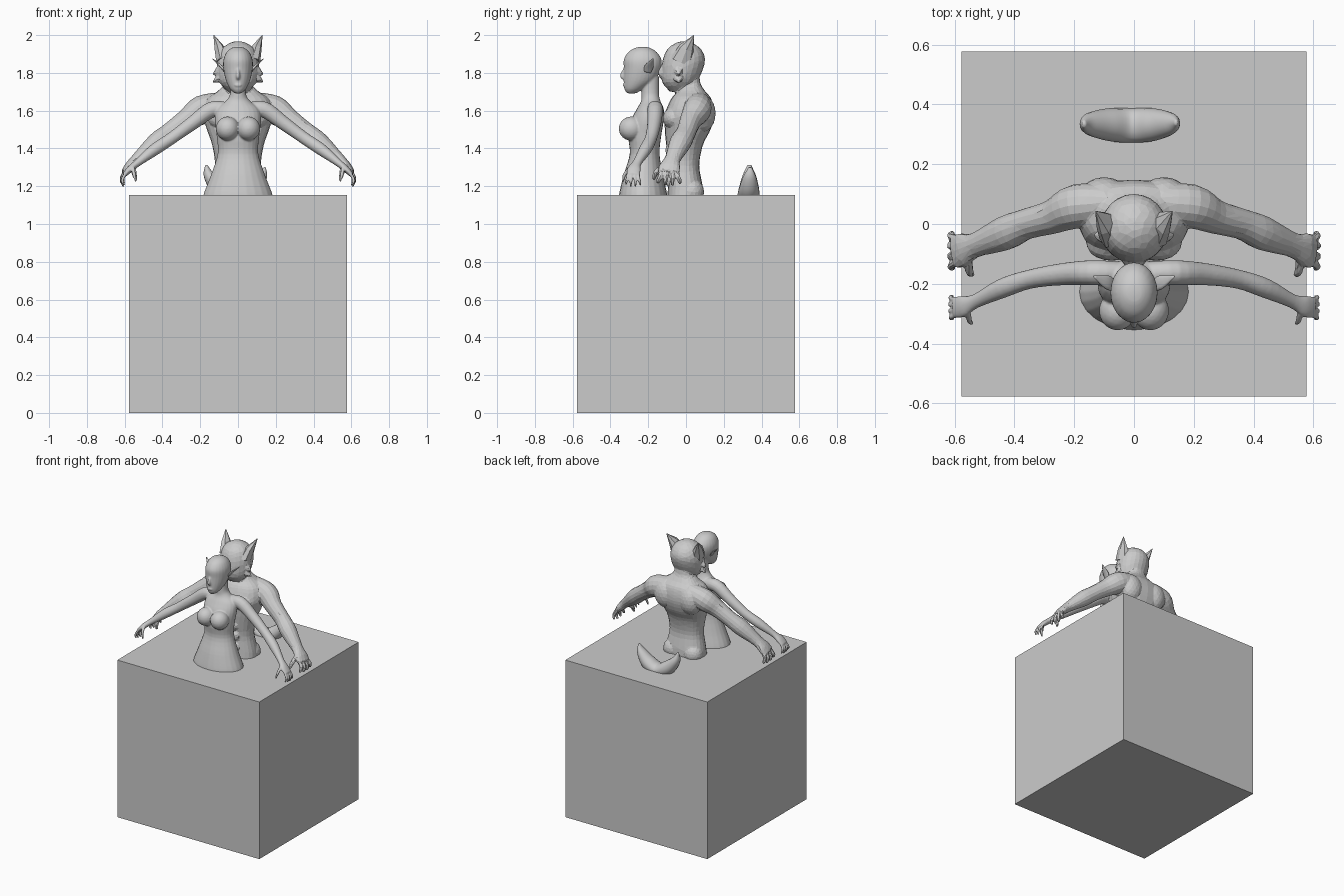
import bpy, bmesh, math
from mathutils import Vector, Matrix


def interp(pts, k):
    """Catmull-Rom resampling of rows (x, y, z, r_side, r_depth)."""
    out = []
    for i in range(len(pts) - 1):
        p = [pts[max(0, min(len(pts) - 1, i + d))] for d in (-1, 0, 1, 2)]
        for j in range(k):
            t = j / k
            out.append([0.5 * (2 * b + (c - a) * t + (2 * a - 5 * b + 4 * c - d) * t * t
                               + (3 * b - a - 3 * c + d) * t ** 3) for a, b, c, d in zip(*p)])
    return out + [list(pts[-1])]


def loft(bm, pts, n=16, k=4, flat=False, sq=1.0):
    """Closed tube through elliptical sections; flat keeps the rings level."""
    pts = interp(pts, k)
    rings = []
    for i, p in enumerate(pts):
        a, b = pts[max(i - 1, 0)], pts[min(i + 1, len(pts) - 1)]
        t = Vector((0, 0, 1)) if flat else (Vector(b[:3]) - Vector(a[:3])).normalized()
        ref = Vector((0, 1, 0)) if abs(t.y) < 0.9 else Vector((0, 0, 1))
        v = (ref - t * ref.dot(t)).normalized()
        u = v.cross(t)
        ring = []
        for j in range(n):
            w = 2 * math.pi * j / n
            c, s = math.cos(w), math.sin(w)
            c, s = math.copysign(abs(c) ** sq, c), math.copysign(abs(s) ** sq, s)
            ring.append(bm.verts.new(Vector(p[:3]) + u * c * max(p[3], .002) + v * s * max(p[4], .002)))
        rings.append(ring)
    for r, q in zip(rings, rings[1:]):
        for j in range(n):
            bm.faces.new((r[j], r[(j + 1) % n], q[(j + 1) % n], q[j]))
    bm.faces.new(rings[0][::-1])
    bm.faces.new(rings[-1])


def body(bm, rows, sq=1.0):
    """Level sections given as (z, y_front, y_back, half_width)."""
    loft(bm, [(0, (f + b) / 2, z, w, (b - f) / 2) for z, f, b, w in rows], 24, 4, True, sq)


def blob(bm, c, r):
    m = Matrix.Translation(c) @ Matrix.Diagonal((*r, 1))
    bmesh.ops.create_icosphere(bm, subdivisions=3, radius=1, matrix=m)


def flip(pts, s):
    return [(p[0] * s, *p[1:]) for p in pts]


def finish(bm, name, smooth):
    bmesh.ops.recalc_face_normals(bm, faces=bm.faces[:])
    for f in bm.faces:
        f.smooth = smooth
    me = bpy.data.meshes.new(name)
    bm.to_mesh(me)
    bm.free()
    ob = bpy.data.objects.new(name, me)
    bpy.context.collection.objects.link(ob)
    return ob


def fuse(ob, smooth, voxel=0.006, iters=3, ratio=None):
    """Merge overlapping parts into one skin, optionally faceted."""
    m = ob.modifiers.new("skin", 'REMESH')
    m.mode, m.voxel_size, m.use_smooth_shade = 'VOXEL', voxel, smooth
    m = ob.modifiers.new("relax", 'SMOOTH')
    m.factor, m.iterations = 0.5, iters
    if ratio:
        ob.modifiers.new("facets", 'DECIMATE').ratio = ratio


def hand(bm, s, base, size, spread, r):
    """Four curled fingers and a thumb."""
    x, y, z = base
    for i in range(4):
        o = (i - 1.5) * spread
        d = 1 - 0.12 * abs(i - 1.6)
        loft(bm, flip([(x - .015, y + o * .8, z + .015, r, r),
                       (x + .012 * d, y + o, z - .025 * size, r, r),
                       (x + .015 * d, y + o * 1.2, z - .055 * size * d, r * .9, r * .9),
                       (x + .004, y + o * 1.25, z - .08 * size * d, r * .6, r * .6)], s), 8, 3)
    loft(bm, flip([(x - .045, y - spread, z + .03, r * 1.2, r * 1.2),
                   (x - .05, y - spread * 2.3, z - .005, r * 1.1, r * 1.1),
                   (x - .06, y - spread * 2.6, z - .045 * size, r * .6, r * .6)], s), 8, 3)


# pedestal block
bm = bmesh.new()
bmesh.ops.create_cube(bm, size=1, matrix=Matrix.Translation((0, 0, .577)) @ Matrix.Diagonal((1.154, 1.154, 1.154, 1)))
finish(bm, "block", False)

# smooth slender figure: torso and neck, head, bust, arms
bm = bmesh.new()
body(bm, [(1.13, -.357, -.095, .188), (1.17, -.352, -.102, .178), (1.26, -.33, -.122, .143),
          (1.37, -.298, -.14, .108), (1.46, -.305, -.132, .112), (1.55, -.29, -.118, .122),
          (1.61, -.26, -.118, .11), (1.65, -.238, -.135, .065), (1.69, -.235, -.143, .042),
          (1.78, -.235, -.143, .042)])
body(bm, [(1.692, -.312, -.265, .018), (1.715, -.326, -.225, .042), (1.76, -.33, -.165, .064),
          (1.82, -.329, -.135, .077), (1.87, -.329, -.13, .077), (1.91, -.305, -.155, .06),
          (1.932, -.27, -.19, .034), (1.938, -.24, -.22, .01)])
loft(bm, [(0, -.325, 1.82, .008, .008), (0, -.336, 1.785, .011, .014), (0, -.328, 1.768, .01, .008)], 8)
blob(bm, (0, -.324, 1.735), (.02, .01, .01))
for s in (-1, 1):
    blob(bm, (s * .055, -.29, 1.505), (.062, .066, .064))
    loft(bm, flip([(.06, -.165, 1.605, .04, .04), (.14, -.163, 1.605, .043, .042),
                   (.24, -.168, 1.535, .037, .037), (.35, -.185, 1.455, .032, .032),
                   (.44, -.215, 1.395, .032, .033), (.53, -.258, 1.325, .02, .024),
                   (.572, -.275, 1.29, .018, .036), (.602, -.28, 1.26, .012, .036)], s))
    hand(bm, s, (.60, -.28, 1.265), .9, .02, .0085)
fuse(finish(bm, "smooth_figure", True), True, .005, 3)

# pointed ears of the smooth figure
bm = bmesh.new()
for s in (-1, 1):
    loft(bm, flip([(.068, -.205, 1.805, .006, .02), (.09, -.195, 1.835, .007, .024),
                   (.135, -.175, 1.875, .002, .003)], s), 10, 4)
finish(bm, "slim_ears", True)

# faceted muscular figure: torso, neck, head, muzzle, muscles, arms
bm = bmesh.new()
body(bm, [(1.13, -.10, .09, .15), (1.2, -.095, .088, .142), (1.31, -.09, .07, .122),
          (1.42, -.105, .09, .137), (1.5, -.112, .13, .165), (1.58, -.112, .148, .185),
          (1.66, -.08, .135, .165), (1.705, -.045, .10, .105), (1.75, -.04, .075, .068),
          (1.83, -.04, .07, .065)], .85)
body(bm, [(1.70, -.085, .01, .05), (1.75, -.125, .055, .098), (1.82, -.13, .09, .112),
          (1.88, -.12, .10, .108), (1.93, -.095, .075, .085), (1.96, -.05, .03, .04),
          (1.967, -.02, .0, .01)])
loft(bm, [(0, -.08, 1.81, .055, .05), (0, -.125, 1.80, .04, .036), (0, -.146, 1.795, .025, .022)], 12)
for s in (-1, 1):
    blob(bm, (s * .10, .085, 1.585), (.085, .072, .10))
    blob(bm, (s * .075, -.065, 1.56), (.085, .058, .06))
    blob(bm, (s * .08, .03, 1.17), (.07, .066, .07))
    for z in (1.23, 1.31, 1.39):
        blob(bm, (s * .035, -.085, z), (.034, .024, .036))
    for z in (1.76, 1.80):
        loft(bm, flip([(.08, -.04, z + .03, .03, .03), (.11, -.04, z + .005, .018, .022),
                       (.136, -.035, z - .01, .003, .003)], s), 8)
    loft(bm, flip([(.08, .07, 1.64, .06, .06), (.19, .06, 1.605, .076, .074),
                   (.27, .025, 1.55, .06, .058), (.36, .0, 1.485, .052, .052),
                   (.43, -.03, 1.43, .054, .058), (.53, -.07, 1.345, .034, .042),
                   (.572, -.085, 1.305, .028, .056), (.60, -.095, 1.272, .02, .056)], s))
    hand(bm, s, (.60, -.09, 1.275), .95, .031, .013)
fuse(finish(bm, "faceted_figure", False), False, .006, 3, .045)

# tall animal ears
bm = bmesh.new()
for s in (-1, 1):
    loft(bm, flip([(.082, -.025, 1.86, .036, .06), (.098, .002, 1.93, .028, .042),
                   (.128, .042, 1.999, .002, .002)], s), 7, 1)
finish(bm, "animal_ears", False)

# curved tail breaking through the block top
bm = bmesh.new()
loft(bm, [(-.168, .335, 1.312, .006, .01), (-.152, .335, 1.255, .03, .036), (-.09, .333, 1.185, .048, .054),
          (-.01, .33, 1.15, .042, .058), (.07, .333, 1.18, .048, .054), (.127, .337, 1.25, .028, .034),
          (.142, .34, 1.30, .005, .008)], 16, 5)
finish(bm, "tail", True)
